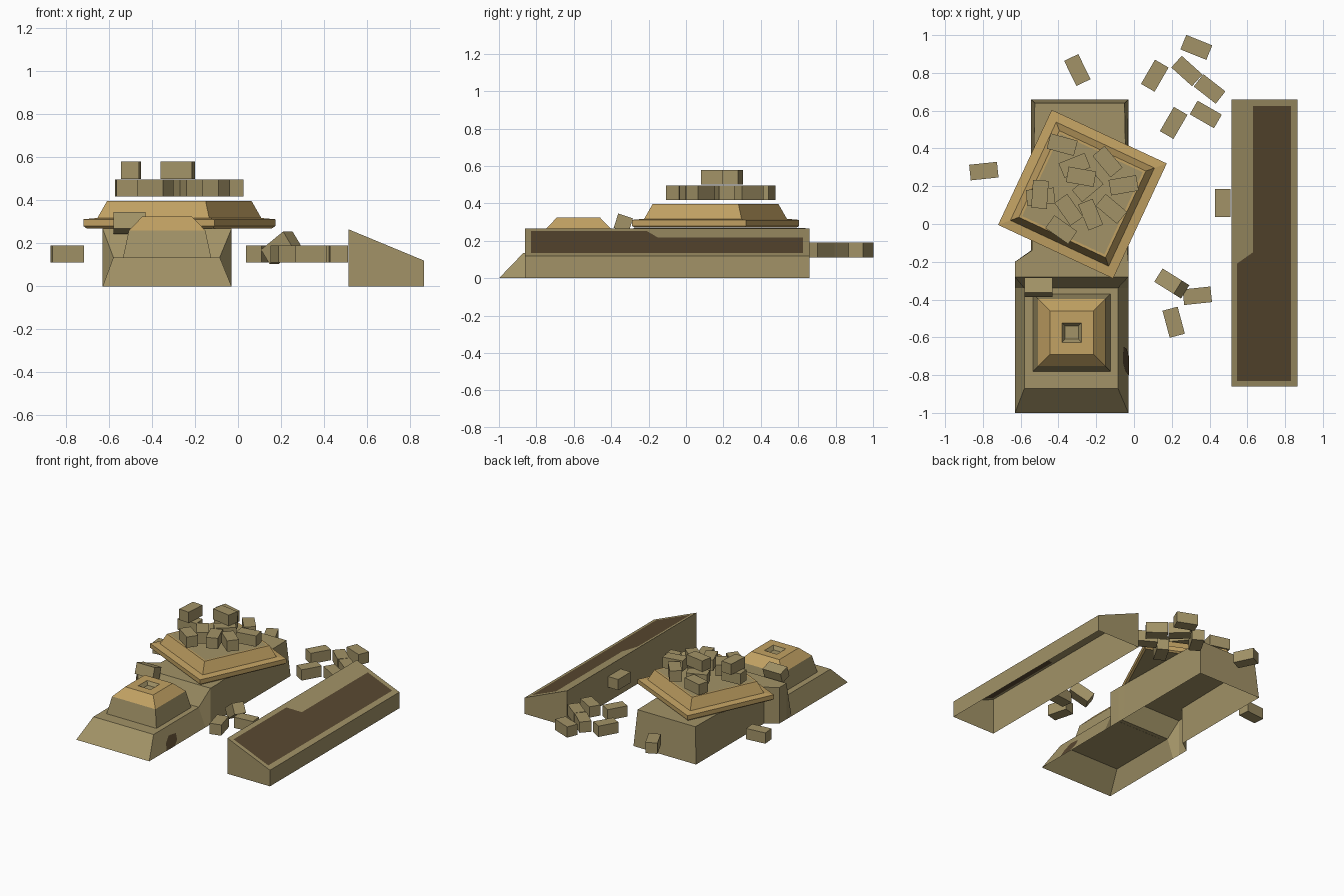
import bpy, bmesh, math
from mathutils import Matrix, Euler, Vector

if "Cube" in bpy.data.objects:
    bpy.data.objects.remove(bpy.data.objects["Cube"])


def material(name, rgb):
    m = bpy.data.materials.new(name)
    m.diffuse_color = (*rgb, 1)
    m.use_nodes = True
    m.node_tree.nodes["Principled BSDF"].inputs["Base Color"].default_value = m.diffuse_color
    return m


OLIVE = material("olive_clay", (0.36, 0.29, 0.135))
GOLD = material("gold_sand", (0.54, 0.36, 0.125))
DARK = material("dark_brown", (0.10, 0.065, 0.03))


def finish(name, bm, mats, fix_normals=True):
    if fix_normals:
        bmesh.ops.recalc_face_normals(bm, faces=bm.faces[:])
    me = bpy.data.meshes.new(name)
    bm.to_mesh(me)
    bm.free()
    for m in mats:
        me.materials.append(m)
    ob = bpy.data.objects.new(name, me)
    bpy.context.collection.objects.link(ob)
    return ob


def square_stack(name, loc, turn, rings, mats, slots, cap_slot):
    """Loft of squares (half width, z); slots gives the material of each band."""
    bm = bmesh.new()
    loops = [[bm.verts.new((sx * h, sy * h, z))
              for sx, sy in ((-1, -1), (1, -1), (1, 1), (-1, 1))] for h, z in rings]
    for a, b, s in zip(loops, loops[1:], slots):
        for i in range(4):
            j = (i + 1) % 4
            bm.faces.new((a[i], a[j], b[j], b[i])).material_index = s
    bm.faces.new(loops[0][::-1])
    bm.faces.new(loops[-1]).material_index = cap_slot
    ob = finish(name, bm, mats)
    ob.location = (*loc, 0)
    ob.rotation_euler.z = math.radians(turn)
    return ob


# Main hull: open-bottomed shell lofted along y
# (bottom y, top y, bottom left x, top left x, top right x, bottom right x, top z)
sections = [
    (-1.00, -0.87, -0.63, -0.58, -0.085, -0.03, 0.135),
    (-0.34, -0.34, -0.63, -0.58, -0.085, -0.03, 0.135),
    (-0.28, -0.28, -0.63, -0.63, -0.03, -0.03, 0.268),
    (-0.20, -0.20, -0.63, -0.63, -0.03, -0.03, 0.268),
    (-0.14, -0.14, -0.545, -0.54, -0.035, -0.03, 0.268),
    (0.66, 0.64, -0.545, -0.525, -0.05, -0.03, 0.268),
]
bm = bmesh.new()
arcs = [[bm.verts.new(p) for p in ((bl, yb, 0), (tl, yt, z), (tr, yt, z), (br, yb, 0))]
        for yb, yt, bl, tl, tr, br, z in sections]
for a, b in zip(arcs, arcs[1:]):
    for i in range(3):
        bm.faces.new((a[i], b[i], b[i + 1], a[i + 1]))
bm.faces.new(arcs[0])
bm.faces.new(arcs[-1][::-1])
finish("main_hull", bm, [OLIVE])

# Dark stain on the right slope of the hull front
bm = bmesh.new()
stain = [(-0.80, 0.0), (-0.78, 0.045), (-0.73, 0.08), (-0.65, 0.07), (-0.66, 0.03), (-0.70, 0.0)]
bm.faces.new([bm.verts.new((-0.03 - z * 0.055 / 0.135 + 0.003, y, z + 0.001)) for y, z in stain])
finish("side_stain", bm, [DARK], False)

# Small stepped cap on the hull front, with a square pit in its top
square_stack("front_cap", (-0.33, -0.575), 0,
             [(0.205, 0.134), (0.178, 0.26), (0.115, 0.325), (0.052, 0.325), (0.035, 0.30)],
             [OLIVE, GOLD], (0, 1, 1, 0), 0)

# Large turned cap on the hull back
square_stack("rear_cap", (-0.273, 0.158), -25,
             [(0.325, 0.27), (0.336, 0.28), (0.336, 0.312), (0.287, 0.318),
              (0.253, 0.397), (0.24, 0.397)],
             [OLIVE, GOLD], (1, 1, 1, 1, 1), 0)

# Long wedge: open-bottomed, sloping top with a notched dark panel
xs = [0.515, 0.545, 0.63, 0.83, 0.865]
ys = [-0.86, -0.83, -0.18, 0.625, 0.66]
bm = bmesh.new()


def slope_z(x):
    return 0.265 - (x - 0.515) * 0.145 / 0.35


grid = []
for j, y in enumerate(ys):
    row = []
    for i, x in enumerate(xs):
        shift = (-0.03 if i < 2 else 0.03) if j == 2 else 0   # slanted notch
        row.append(bm.verts.new((x, y + shift, slope_z(x))))
    grid.append(row)
for j in range(4):
    for i in range(4):
        f = bm.faces.new((grid[j][i], grid[j][i + 1], grid[j + 1][i + 1], grid[j + 1][i]))
        f.material_index = int((i == 2 and j in (1, 2)) or (i == 1 and j == 1))
rim = (grid[0] + [r[-1] for r in grid[1:]] + grid[-1][-2::-1]
       + [r[0] for r in grid[-2:0:-1]])
foot = [bm.verts.new((v.co.x, v.co.y, 0)) for v in rim]
for i in range(len(rim)):
    j = (i + 1) % len(rim)
    bm.faces.new((foot[i], foot[j], rim[j], rim[i]))
finish("long_wedge", bm, [OLIVE, DARK])


# Loose bricks
def brick(name, x, y, z, turn, tilt_x=0, tilt_y=0):
    bm = bmesh.new()
    bmesh.ops.create_cube(bm, size=1)
    bmesh.ops.scale(bm, vec=(0.148, 0.083, 0.08), verts=bm.verts)
    ob = finish(name, bm, [OLIVE])
    ob.location = (x, y, z)
    ob.rotation_euler = [math.radians(a) for a in (tilt_x, tilt_y, turn)]


pile = [(-0.38, 0.42, -15), (-0.315, 0.31, 22), (-0.14, 0.33, -50), (-0.245, 0.195, 40),
        (-0.055, 0.205, 10), (-0.495, 0.145, 5), (-0.345, 0.075, -55), (-0.23, 0.05, -68),
        (-0.12, 0.08, -40), (-0.385, -0.03, -35)]
top_pair = [(-0.498, 0.157, 86), (-0.28, 0.25, -10)]
scattered = [(-0.30, 0.815, -64), (-0.795, 0.28, 6), (0.11, 0.785, 60), (0.33, 0.935, -22),
             (0.28, 0.81, -42), (0.40, 0.715, -38), (0.21, 0.535, 60), (0.38, 0.58, -30),
             (0.47, 0.11, 90), (0.335, -0.38, 6), (0.21, -0.52, -75)]
for group, z, spots in (("pile_brick", 0.457, pile), ("top_brick", 0.54, top_pair),
                        ("scattered_brick", 0.15, scattered)):
    for n, (x, y, turn) in enumerate(spots, 1):
        brick(f"{group}_{n}", x, y, z, turn)
brick("leaning_brick", 0.20, -0.315, 0.18, -32, tilt_y=-35)
brick("cap_brick", -0.505, -0.335, 0.295, 0, tilt_x=-18)
